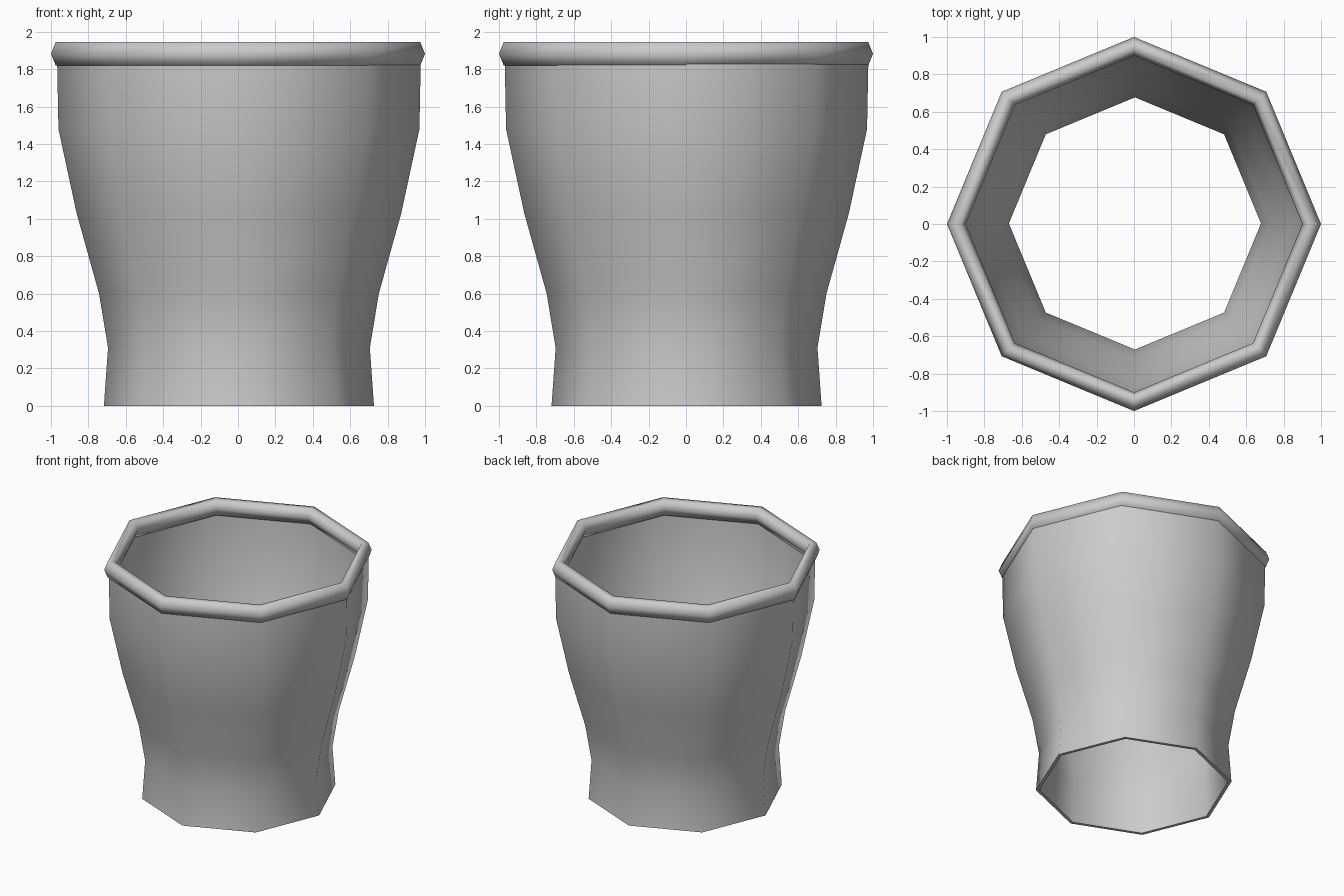
import bpy, math

if "Cube" in bpy.data.objects:
    bpy.data.objects.remove(bpy.data.objects["Cube"])

SIDES = 8


def lathe(name, section, offset=(0, 0), angle=60):
    """Sweep a closed (radius, z) section around z in eight steps."""
    n = len(section)
    verts, faces = [], []
    for i in range(SIDES):
        a = 2 * math.pi * i / SIDES
        verts += [(r * math.cos(a) + offset[0], r * math.sin(a) + offset[1], z)
                  for r, z in section]
        k = (i + 1) % SIDES
        for j in range(n):
            m = (j + 1) % n
            faces.append((i * n + j, k * n + j, k * n + m, i * n + m))
    mesh = bpy.data.meshes.new(name)
    mesh.from_pydata(verts, [], faces)
    mesh.update()
    obj = bpy.data.objects.new(name, mesh)
    bpy.context.collection.objects.link(obj)
    bpy.ops.object.select_all(action='DESELECT')
    obj.select_set(True)
    bpy.context.view_layer.objects.active = obj
    bpy.ops.object.shade_smooth_by_angle(angle=math.radians(angle))
    return obj


# Cup wall: thin, open at top and bottom, pinched near the foot
outer = [(0.722, 0.0), (0.70, 0.31), (0.748, 0.60), (0.868, 1.03),
         (0.965, 1.48), (0.972, 1.84)]
inner = [(r - 0.026, z) for r, z in reversed(outer)]
lathe("cup_wall", outer + inner, offset=(0.005, 0.003))

# Rim: six-sided rolled lip
rim = [(0.95 + 0.05 * math.cos(math.pi * i / 3),
        1.882 + 0.0715 * math.sin(math.pi * i / 3)) for i in range(6)]
lathe("rim", rim, angle=80)
